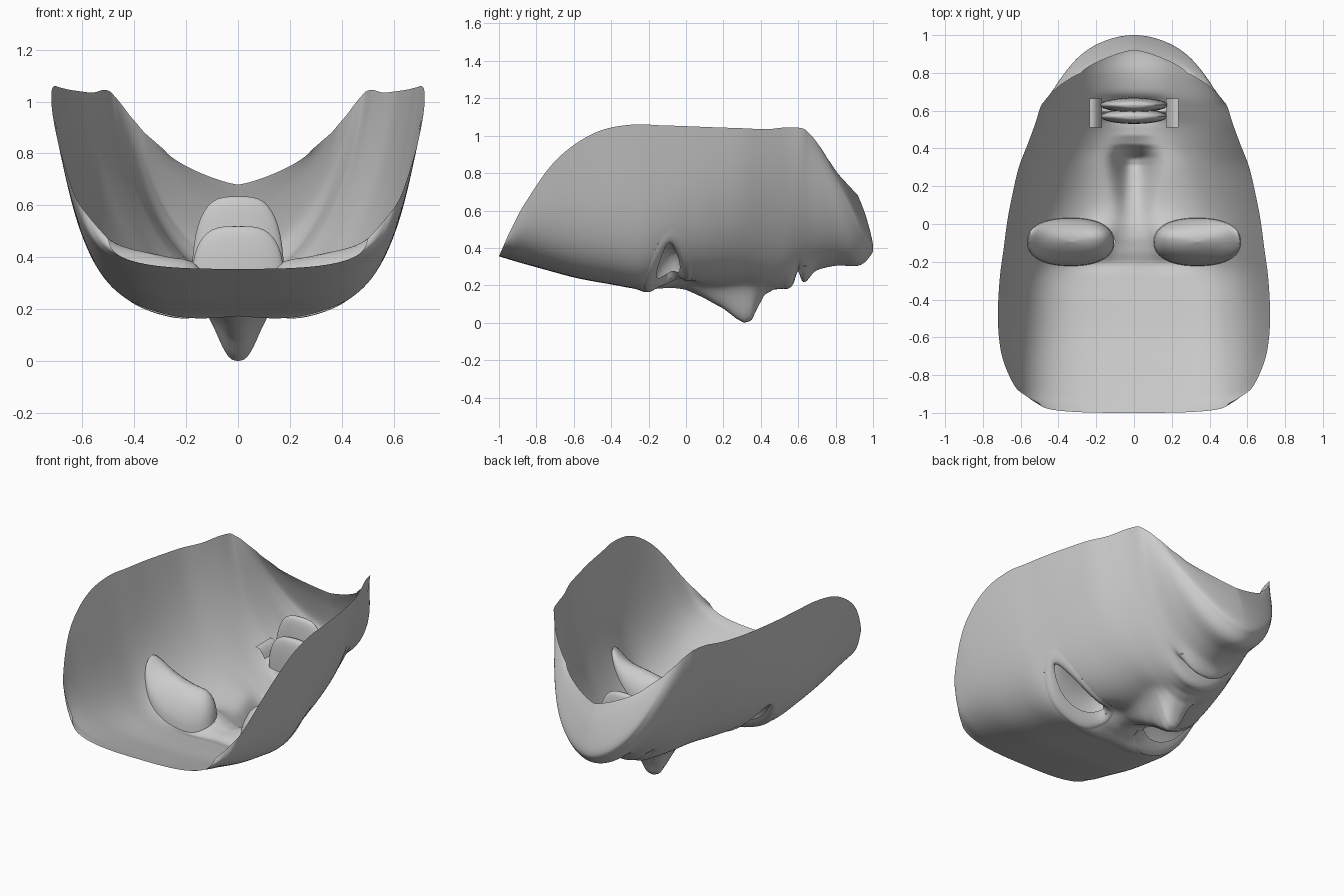
import bpy
from math import sin, cos, pi, exp, copysign

if "Cube" in bpy.data.objects:
    bpy.data.objects.remove(bpy.data.objects["Cube"])

# Cross-sections: centre y, centre z, rim x, rim y, rim z, roundness power, bulge share
ROWS = [
    (-1.0, .355, .50, -.95, .47, 3.0, .95), (-.96, .343, .57, -.91, .55, 3.2, .9),
    (-.90, .325, .63, -.86, .64, 3.5, .86), (-.75, .283, .69, -.73, .83, 4.0, .82),
    (-.58, .238, .715, -.6, .95, 4.3, .8), (-.40, .205, .72, -.45, 1.03, 4.4, .8),
    (-.25, .18, .71, -.28, 1.06, 4.4, .8), (-.13, .185, .69, -.13, 1.055, 4.0, .8),
    (0, .200, .67, .02, 1.05, 3.4, .8), (.15, .200, .645, .15, 1.045, 2.9, .8),
    (.30, .200, .61, .30, 1.04, 2.5, .8), (.42, .180, .56, .43, 1.035, 2.2, .8),
    (.52, .185, .52, .54, 1.045, 2.1, .8), (.60, .230, .495, .62, 1.04, 2.1, .8),
    (.68, .275, .475, .65, 1.02, 2.1, .82), (.80, .305, .45, .68, .99, 2.1, .84),
    (.92, .305, .42, .71, .95, 2.0, .86), (.98, .350, .39, .735, .915, 1.9, .9),
    (1.0, .410, .36, .755, .88, 1.85, .94), (.965, .56, .32, .78, .845, 1.5, 1),
    (.92, .68, .28, .80, .81, 1.3, 1)]
# Nose ridge: y, height
NOSE = [(-.15, 0), (-.08, .005), (0, .025), (.1, .07), (.2, .125), (.27, .18),
        (.31, .2), (.35, .182), (.38, .11), (.42, .03), (.47, 0)]
EYE_X, EYE_Y, EYE_A, EYE_B = .335, -.095, .23, .127


def row(v):
    i = min(int(v), len(ROWS) - 2)
    t = v - i
    p = [ROWS[max(0, min(len(ROWS) - 1, i + k))] for k in (-1, 0, 1, 2)]
    return [.5 * (2 * b + (c - a) * t + (2 * a - 5 * b + 4 * c - d) * t * t
                  + (3 * b - a - 3 * c + d) * t ** 3) for a, b, c, d in zip(*p)]


def section(r, t):
    """Point on a cross-section, t from -pi/2 to pi/2."""
    yc, zc, xr, yr, zr, n, a = r
    f = 1 - max(0, cos(t)) ** (2 / n)
    x = copysign(xr * (a * abs(sin(t)) ** (2 / n) + (1 - a) * f), t)
    return x, yc + (yr - yc) * f, zc + (zr - zc) * f


def nose_height(y):
    for (y0, h0), (y1, h1) in zip(NOSE, NOSE[1:]):
        if y0 <= y <= y1:
            return h0 + (h1 - h0) * (y - y0) / (y1 - y0)
    return 0


def hump(x, y, cx, cy, sx, sy):
    return exp(-((x - cx) / sx) ** 2 - ((y - cy) / sy) ** 2)


def features(x, y):
    x = abs(x)
    w = .062 + .033 * max(0, min(1, (y + .1) / .42))
    d = -nose_height(y) * exp(-(x / w) ** 2.6)
    d -= .018 * hump(x, y, .16, -.21, .16, .04)         # brow
    d += .045 * hump(x, y, .15, -.05, .08, .09)         # inner eye hollow
    d += .03 * hump(x, y, .36, -.08, .16, .08)
    lip = exp(-(x / .17) ** 4)
    d -= lip * (.015 * exp(-((y - .555) / .028) ** 2) + .035 * exp(-((y - .64) / .035) ** 2))
    d += lip * .055 * exp(-((y - .598) / .016) ** 2)    # mouth line
    return d


def surface_z(x, y):
    i = 0
    while i < len(ROWS) - 2 and ROWS[i + 1][0] < y:
        i += 1
    r = row(i + (y - ROWS[i][0]) / (ROWS[i + 1][0] - ROWS[i][0]))
    lo, hi = 0, pi / 2
    for _ in range(24):
        mid = (lo + hi) / 2
        lo, hi = (mid, hi) if section(r, mid)[0] < abs(x) else (lo, mid)
    return section(r, lo)[2] + features(x, y)


def in_eye(p):
    return abs((abs(p[0]) - EYE_X) / EYE_A) ** 2.3 + abs((p[1] - EYE_Y) / EYE_B) ** 2.3 < .8


def make_grid(name, grid, angle=40, hole=None):
    nc = len(grid[0])
    verts = [p for r in grid for p in r]
    faces = [(i * nc + j, (i + 1) * nc + j, (i + 1) * nc + j + 1, i * nc + j + 1)
             for i in range(len(grid) - 1) for j in range(nc - 1)]
    if hole:
        faces = [f for f in faces if not hole(verts[f[0]])]
    me = bpy.data.meshes.new(name)
    me.from_pydata(verts, [], faces)
    ob = bpy.data.objects.new(name, me)
    bpy.context.collection.objects.link(ob)
    bpy.ops.object.select_all(action='DESELECT')
    ob.select_set(True)
    bpy.context.view_layer.objects.active = ob
    bpy.ops.object.shade_smooth_by_angle(angle=angle * pi / 180)
    return ob


# Face shell with nose, lips and open eye sockets
SEG, COLS = 12, 160
shell = []
for k in range((len(ROWS) - 1) * SEG + 1):
    line = []
    for j in range(COLS + 1):
        x, y, z = section(row(k / SEG), (j / COLS * 2 - 1) * pi / 2)
        line.append((x, y, z + features(x, y)))
    shell.append(line)
make_grid("face_shell", shell, 80, in_eye)

# Eyes: a lid band around an almond opening, and a domed socket behind it
for side, label in ((1, "right"), (-1, "left")):
    lid, sac = [], []
    for k in range(9):
        s = k / 8
        e = s * pi / 2
        lid_ring, sac_ring = [], []
        for j in range(49):
            a = j / 48 * 2 * pi * side
            c, q = cos(a), sin(a)
            ox, oy = copysign(abs(c) ** .87, c) * EYE_A, copysign(abs(q) ** .87, q) * EYE_B
            ix, iy = .18 * c, .062 * q * abs(q) ** .3
            x = EYE_X + ox + (ix - ox) * s
            y = EYE_Y + oy + (iy - oy) * s
            z = surface_z(x, y) - .004 - .01 * sin(pi * s) + .04 * s * s
            lid_ring.append((side * x, y, z))
            x, y = EYE_X + ox * cos(e), EYE_Y + oy * cos(e)
            z = surface_z(x, y) + (.16 - .25 * (x - EYE_X)) * sin(e)
            sac_ring.append((side * x, y, z))
        lid.append(lid_ring)
        sac.append(sac_ring)
    make_grid(label + "_eyelid", lid)
    make_grid(label + "_eye_socket", sac, 80)


# Mouth pockets: tall domes behind the lips
def pocket(name, y, half, top):
    g = []
    for i in range(13):
        e = i / 12 * pi / 2
        r = cos(e) ** .6 if i < 12 else 0
        g.append([(.178 * r * cos(a), y + half * r * sin(a), .3 + (top - .3) * sin(e) ** .85)
                  for a in [j / 40 * 2 * pi for j in range(41)]])
    make_grid(name, g)


pocket("upper_mouth_pocket", .57, .04, .52)
pocket("lower_mouth_pocket", .63, .04, .635)

# Small flanges behind the mouth corners
for side, name in ((1, "right_mouth_flange"), (-1, "left_mouth_flange")):
    make_grid(name, [[(side * (.17 + .065 * u), y, .37 + .06 * u + .02 * sin(pi * u))
                      for u in (0, .25, .5, .75, 1)] for y in (.51, .55, .59, .63, .665)])
